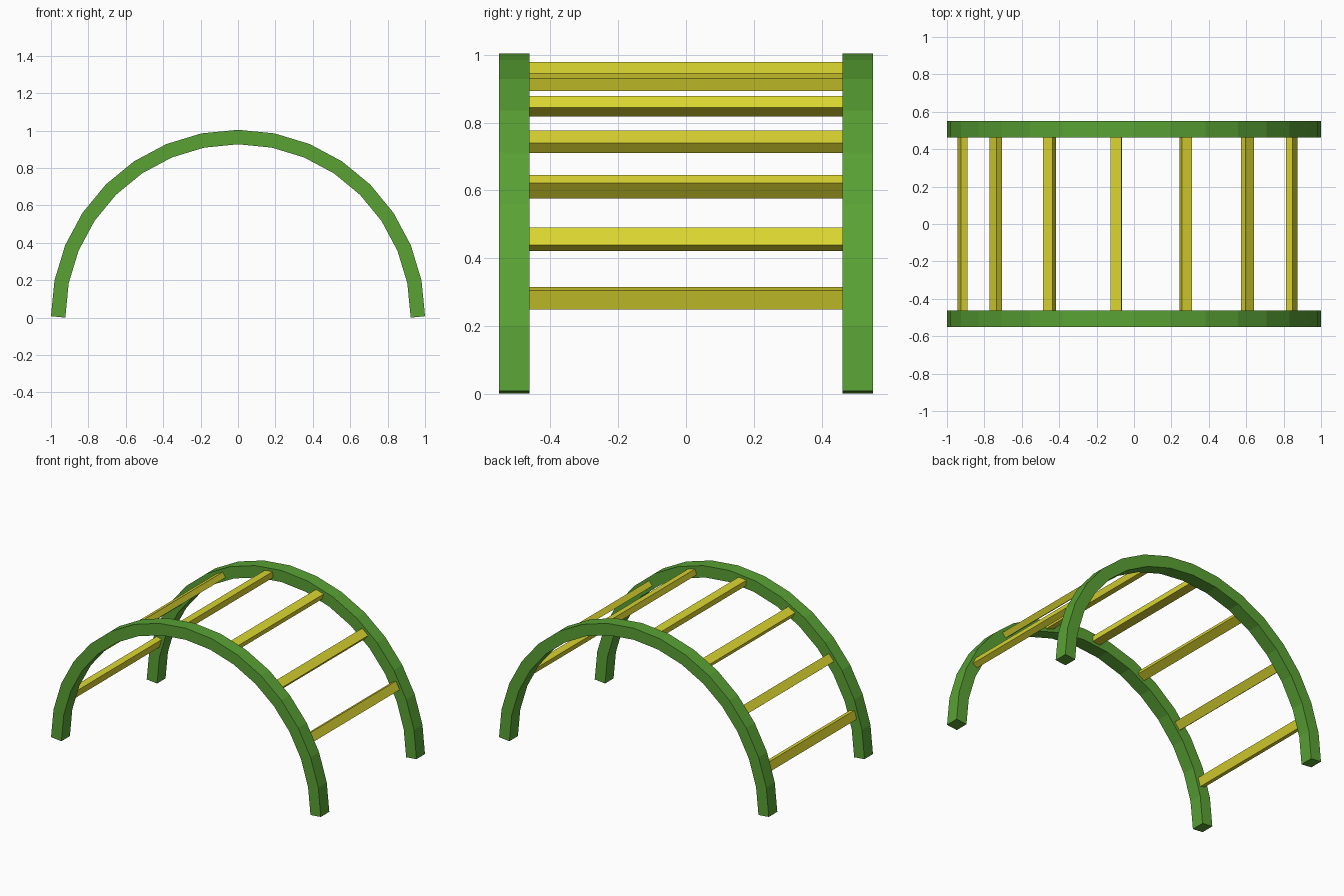
import bpy, bmesh
from math import sin, cos, pi

if "Cube" in bpy.data.objects:
    bpy.data.objects.remove(bpy.data.objects["Cube"])

SEGS = 16             # straight pieces per half circle
STEP = pi / SEGS
T = 0.077             # radial thickness of an arch
RC = 1 - T / 2 * cos(STEP / 2)   # centreline radius
LIFT = T / 2 * sin(STEP / 2)     # feet rest on z = 0
Y_IN, Y_OUT = 0.4615, 0.5515


def material(name, color):
    m = bpy.data.materials.new(name)
    m.diffuse_color = (*color, 1)
    m.use_nodes = True
    m.node_tree.nodes["Principled BSDF"].inputs["Base Color"].default_value = m.diffuse_color
    return m


def prism(name, profile, y0, y1, mat):
    """Extrude a closed list of (x, z) points from y0 to y1."""
    bm = bmesh.new()
    face = bm.faces.new([bm.verts.new((x, y0, z)) for x, z in profile])
    ext = bmesh.ops.extrude_face_region(bm, geom=[face])
    bmesh.ops.translate(bm, vec=(0, y1 - y0, 0),
                        verts=[v for v in ext["geom"] if isinstance(v, bmesh.types.BMVert)])
    bmesh.ops.recalc_face_normals(bm, faces=bm.faces)
    me = bpy.data.meshes.new(name)
    bm.to_mesh(me)
    bm.free()
    me.materials.append(mat)
    ob = bpy.data.objects.new(name, me)
    bpy.context.collection.objects.link(ob)
    return ob


def arch_profile():
    outer, inner = [], []
    for i in range(SEGS + 1):
        a = n = i * STEP
        half = T / 2 / cos(STEP / 2)
        # end cuts are square to the first and last piece
        if i in (0, SEGS):
            half = T / 2
            n += STEP / 2 if i == 0 else -STEP / 2
        cx, cz = RC * cos(a), RC * sin(a) + LIFT
        # the foot cut leans so that the inner edge is lowest
        outer.append((cx + half * cos(n), cz + half * sin(n)))
        inner.append((cx - half * cos(n), cz - half * sin(n)))
    return outer + inner[::-1]


green = material("green_paint", (0.10, 0.36, 0.035))
yellow = material("yellow_paint", (0.70, 0.66, 0.03))

# Side arches
prism("front_arch", arch_profile(), -Y_OUT, -Y_IN, green)
prism("back_arch", arch_profile(), Y_IN, Y_OUT, green)

# Rungs, centred on every second arch piece and turned to face outwards
W, H = 0.058, 0.0385
for k in range(7):
    a = (2 * k + 2.5) * STEP
    r = RC * cos(STEP / 2)
    pts = [((r + u * H / 2) * cos(a) - v * W / 2 * sin(a),
            (r + u * H / 2) * sin(a) + v * W / 2 * cos(a) + LIFT)
           for u, v in ((-1, -1), (1, -1), (1, 1), (-1, 1))]
    prism(f"rung_{k + 1}", pts, -Y_IN - 0.003, Y_IN + 0.003, yellow)
